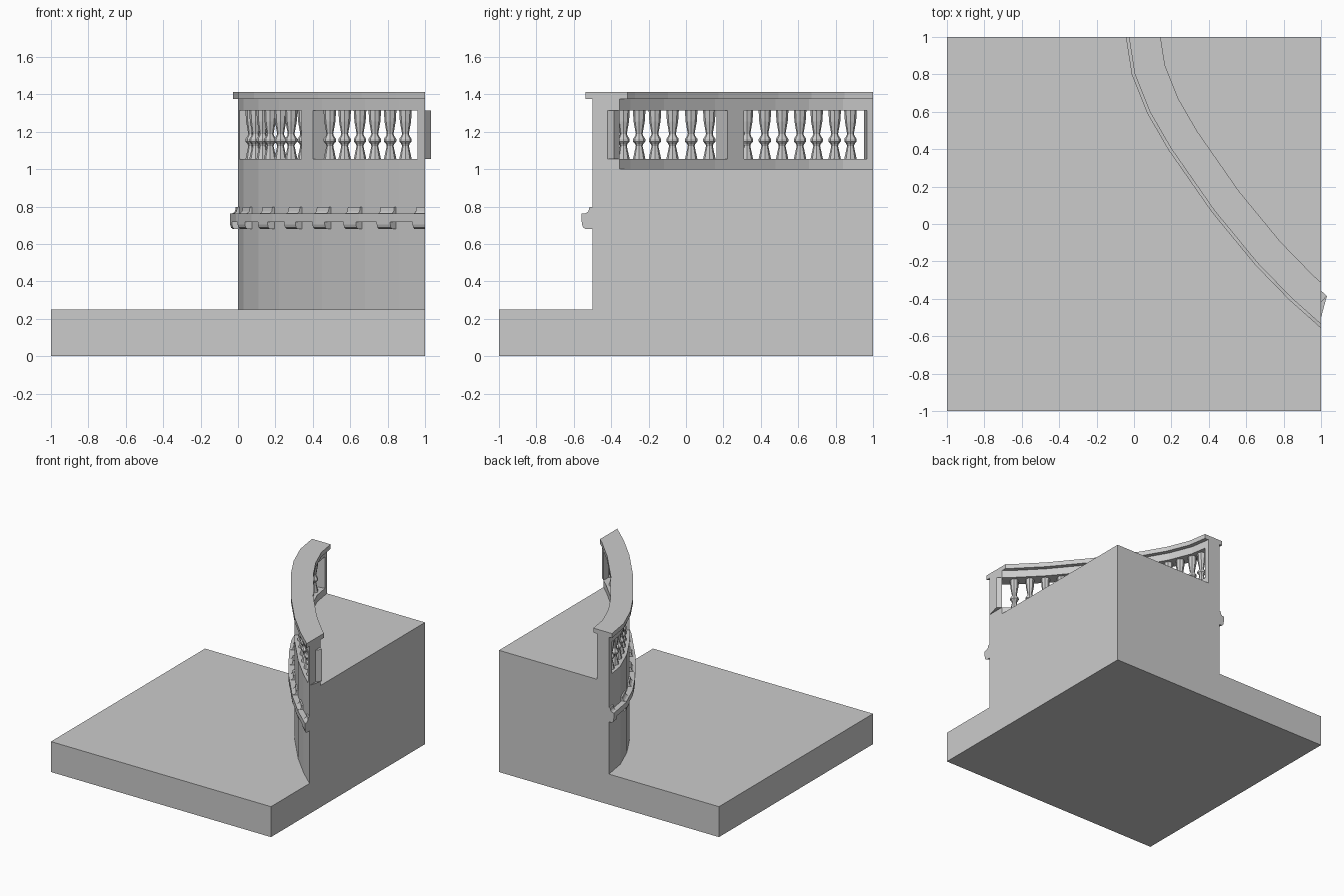
import bpy, bmesh, math
from mathutils import Vector

if "Cube" in bpy.data.objects:
    bpy.data.objects.remove(bpy.data.objects["Cube"])

# Outer face of the curved wall, in plan
PATH = [Vector(p) for p in [(0, 1), (.03, .81), (.11, .61), (.22, .42), (.45, .09),
                            (.68, -.19), (.86, -.375), (1, -.5)]]
N = len(PATH)
SEG = [(PATH[i + 1] - PATH[i]) for i in range(N - 1)]
CUM = [0]
for d in SEG:
    CUM.append(CUM[-1] + d.length)
L = CUM[-1]
NORM = [Vector((-d.y, d.x)).normalized() for d in SEG]   # towards the terrace


def frame(s):
    """Point on the wall line and mitred inward direction at arc length s."""
    if s <= 1e-6:
        return PATH[0], Vector((1 / NORM[0].x, 0))
    if s >= L - 1e-6:
        return PATH[-1], Vector((0, 1 / NORM[-1].y))
    for i in range(1, N - 1):
        if abs(s - CUM[i]) < 1e-6:
            m = (NORM[i - 1] + NORM[i]).normalized()
            return PATH[i], m / m.dot(NORM[i])
    i = max(k for k in range(N - 1) if CUM[k] < s)
    return PATH[i] + SEG[i].normalized() * (s - CUM[i]), NORM[i]


def s_at(axis, v):
    """Arc length where the wall line reaches a given x (0) or y (1)."""
    for i in range(N - 1):
        a, b = PATH[i][axis], PATH[i + 1][axis]
        if min(a, b) <= v <= max(a, b):
            return CUM[i] + SEG[i].length * (v - a) / (b - a)


def finish(name, bm):
    bmesh.ops.recalc_face_normals(bm, faces=bm.faces)
    me = bpy.data.meshes.new(name)
    bm.to_mesh(me)
    bm.free()
    ob = bpy.data.objects.new(name, me)
    bpy.context.collection.objects.link(ob)
    return ob


def sweep(name, s0, s1, profile):
    """Sweep an (inward offset, z) profile along part of the wall line."""
    stops = [s0] + [c for c in CUM if s0 + 1e-4 < c < s1 - 1e-4] + [s1]
    bm = bmesh.new()
    rings = []
    for s in stops:
        p, n = frame(s)
        rings.append([bm.verts.new((*(p + n * o), z)) for o, z in profile])
    k = len(profile)
    for a, b in zip(rings, rings[1:]):
        for j in range(k):
            bm.faces.new((a[j], a[(j + 1) % k], b[(j + 1) % k], b[j]))
    bm.faces.new(rings[0])
    bm.faces.new(rings[-1])
    return finish(name, bm)


def rect(o0, o1, z0, z1):
    return [(o0, z0), (o1, z0), (o1, z1), (o0, z1)]


# Ground slab and raised terrace as one closed solid
bm = bmesh.new()
V = lambda x, y, z: bm.verts.new((x, y, z))
lo = [V(p.x, p.y, .25) for p in PATH]
hi = [V(p.x, p.y, 1) for p in PATH]
b = [V(-1, -1, 0), V(1, -1, 0), V(1, 1, 0), V(-1, 1, 0)]
fl, fr, bl, tc = V(-1, -1, .25), V(1, -1, .25), V(-1, 1, .25), V(1, 1, 1)
faces = [b, [b[0], b[1], fr, fl], [b[0], fl, bl, b[3]], lo + [fr, fl, bl], hi + [tc],
         [b[1], b[2], tc, hi[-1], lo[-1], fr], [b[2], b[3], bl, lo[0], hi[0], tc]]
faces += [[lo[i], lo[i + 1], hi[i + 1], hi[i]] for i in range(N - 1)]
for f in faces:
    bm.faces.new(f)
finish("terrace_base", bm)

# Parapet rails, coping and posts
T = .107
sweep("parapet_bottom_rail", 0, L, rect(0, T, 1, 1.055))
sweep("parapet_top_rail", 0, L, rect(0, T, 1.315, 1.375))
sweep("parapet_coping", 0, L, rect(-.027, .14, 1.375, 1.412))
for name, s0, s1 in [("post_back", 0, .05), ("post_middle", s_at(0, .34), s_at(0, .40)),
                     ("post_front", s_at(0, .96), L)]:
    sweep(name, s0, s1, rect(0, T, 1.055, 1.315))

# String course with evenly spaced scroll brackets
sweep("string_course", 0, L, rect(-.043, 0, .717, .762))
bracket = [(0, .68), (-.027, .68), (-.037, .688), (-.042, .705), (-.042, .762),
           (-.026, .765), (-.016, .775), (-.012, .797), (0, .797)]
for i in range(8):
    c = L * i / 7
    sweep("bracket", max(0, c - .052), min(L, c + .052), bracket)

# Turned balusters
TURN = [(.034, 1.05), (.03, 1.07), (.018, 1.125), (.022, 1.135), (.033, 1.148), (.033, 1.162),
        (.022, 1.178), (.018, 1.188), (.03, 1.255), (.034, 1.32)]
SIDES = 8


def baluster(s):
    p, n = frame(s)
    c = p + n * T / 2
    bm = bmesh.new()
    rings = [[bm.verts.new((c.x + r * math.cos(math.tau * k / SIDES),
                            c.y + r * math.sin(math.tau * k / SIDES), z))
              for k in range(SIDES)] for r, z in TURN]
    for a, d in zip(rings, rings[1:]):
        for k in range(SIDES):
            j = (k + 1) % SIDES
            bm.faces.new((a[k], a[j], d[j], d[k]))
    bm.faces.new(rings[0])
    bm.faces.new(rings[-1])
    finish("baluster", bm)


for i in range(7):
    baluster(s_at(1, .295 + .096 * i))
for i in range(6):
    baluster(s_at(0, .447 + .082 * i))
